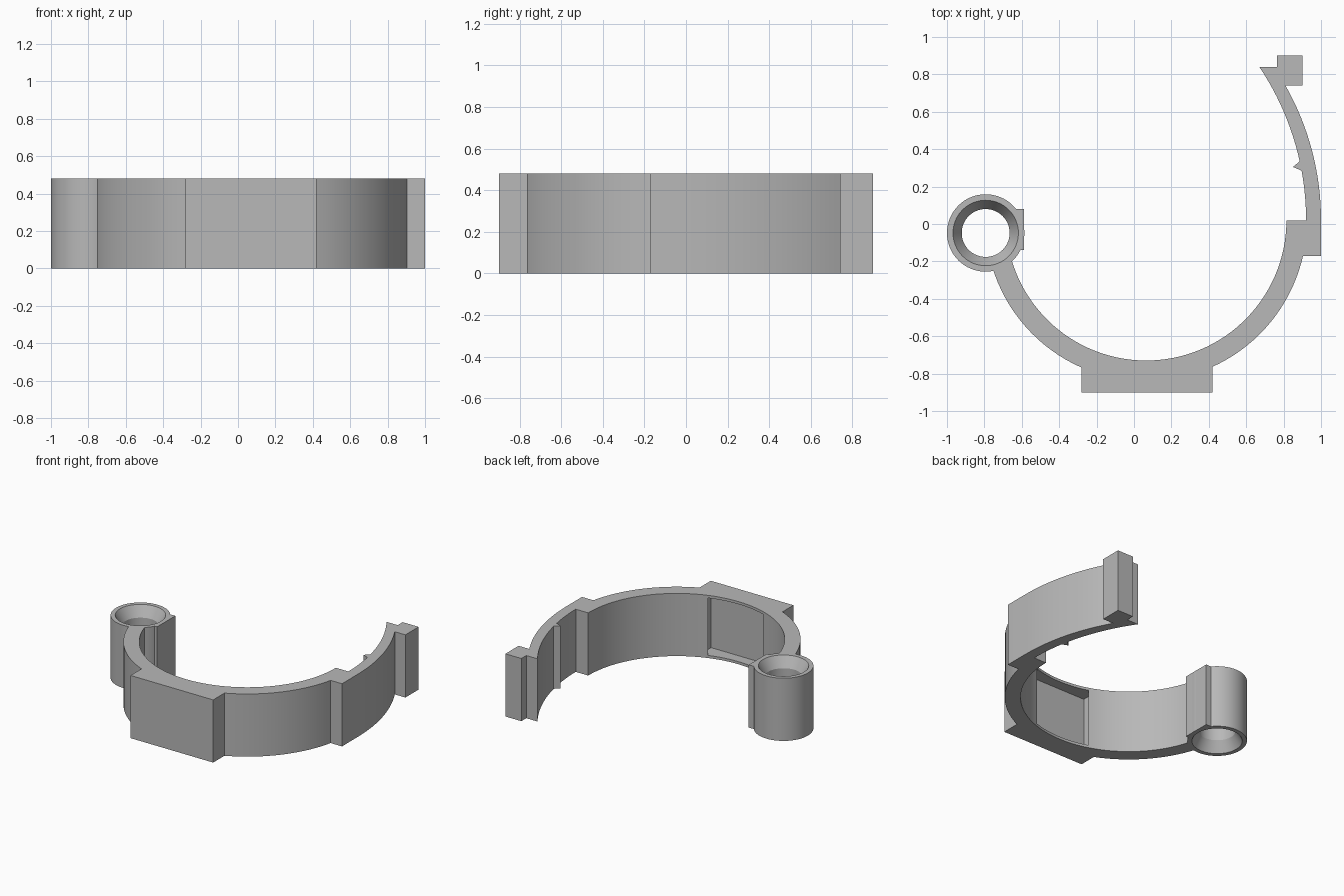
import bpy
import bmesh
from math import asin, acos, cos, sin, pi, radians

HEIGHT = 0.48

if "Cube" in bpy.data.objects:
    bpy.data.objects.remove(bpy.data.objects["Cube"], do_unlink=True)

grey = bpy.data.materials.new("light_grey")
grey.use_nodes = True
grey.diffuse_color = (0.48, 0.48, 0.48, 1)
grey.node_tree.nodes["Principled BSDF"].inputs["Base Color"].default_value = (0.48, 0.48, 0.48, 1)


def arc(centre, radius, start, end, steps):
    """Points along an arc, angles in radians."""
    angles = [start + (end - start) * i / steps for i in range(steps + 1)]
    return [(centre[0] + radius * cos(a), centre[1] + radius * sin(a)) for a in angles]


def finish(name, bm):
    bmesh.ops.recalc_face_normals(bm, faces=bm.faces)
    mesh = bpy.data.meshes.new(name)
    bm.to_mesh(mesh)
    bm.free()
    mesh.materials.append(grey)
    obj = bpy.data.objects.new(name, mesh)
    bpy.context.collection.objects.link(obj)
    return obj


def prism(name, outline, low=0.0, high=HEIGHT):
    """Extrude a plan outline upwards."""
    bm = bmesh.new()
    face = bm.faces.new([bm.verts.new((x, y, low)) for x, y in outline])
    top = bmesh.ops.extrude_face_region(bm, geom=[face])["geom"]
    moved = [v for v in top if isinstance(v, bmesh.types.BMVert)]
    bmesh.ops.translate(bm, verts=moved, vec=(0, 0, high - low))
    return finish(name, bm)


def lathe(name, centre, profile, steps):
    """Spin a closed (radius, height) profile around a vertical axis."""
    bm = bmesh.new()
    rings = [[bm.verts.new((x, y, z)) for x, y in arc(centre, r, 0, 2 * pi, steps)[:-1]]
             for r, z in profile]
    for ring, following in zip(rings, rings[1:] + rings[:1]):
        for i in range(steps):
            j = (i + 1) % steps
            bm.faces.new((ring[i], ring[j], following[j], following[i]))
    return finish(name, bm)


def smooth(obj):
    bpy.ops.object.select_all(action="DESELECT")
    obj.select_set(True)
    bpy.context.view_layer.objects.active = obj
    bpy.ops.object.shade_smooth_by_angle(angle=radians(30))


# Clip body: ring, front pad, side stop, curved arm and hook in one outline
ring = (0.065, 0.02)
inner, outer = 0.75, 0.86
ring_end = radians(196.5)
pad_left, pad_right, pad_front = -0.28, 0.42, -0.9
arm_out, arm_in = 1.46, 1.47
arm_out_centre, arm_in_centre = (1 - arm_out, 0.02), (0.92 - arm_in, 0.02)

outline = arc(ring, outer, ring_end, 2 * pi - acos((pad_left - ring[0]) / outer), 16)
outline += [(pad_left, pad_front), (pad_right, pad_front)]
outline += arc(ring, outer, -acos((pad_right - ring[0]) / outer), -asin(0.19 / outer), 18)
outline += [(1, -0.17)]
outline += arc(arm_out_centre, arm_out, 0, asin(0.72 / arm_out), 16)
outline += [(0.9, 0.74), (0.9, 0.9), (0.765, 0.9), (0.765, 0.84)]
outline += arc(arm_in_centre, arm_in, asin(0.82 / arm_in), asin(0.315 / arm_in), 12)
outline += [(0.85, 0.305)]
outline += arc(arm_in_centre, arm_in, asin(0.265 / arm_in), 0, 8)
outline += arc(ring, inner, 2 * pi, ring_end, 56)
body = prism("clip_body", outline)

# Slot behind the front pad, open where the ring's inner wall crosses it
slot = prism("slot_cutter", [(-0.225, -0.81), (0.355, -0.81), (0.355, -0.692), (-0.225, -0.692)],
             0.02, HEIGHT - 0.02)
slot.hide_render = True
cut = body.modifiers.new("slot", "BOOLEAN")
cut.operation = "DIFFERENCE"
cut.solver = "EXACT"
cut.object = slot
bpy.context.view_layer.objects.active = body
bpy.ops.object.modifier_apply(modifier=cut.name)
bpy.data.objects.remove(slot, do_unlink=True)
smooth(body)

# Hinge barrel with a countersink at both ends
hole, mouth, wall, sink = 0.128, 0.175, 0.207, 0.08
barrel = lathe("hinge_barrel", (-0.793, -0.048),
               [(hole, sink), (mouth, 0), (wall, 0), (wall, HEIGHT),
                (mouth, HEIGHT), (hole, HEIGHT - sink)], 64)
smooth(barrel)

# Flat stop plate on the inner side of the barrel
prism("hinge_stop", [(-0.587, 0.08), (-0.635, 0.08), (-0.608, 0), (-0.608, -0.1),
                     (-0.62, -0.14), (-0.587, -0.14)])
